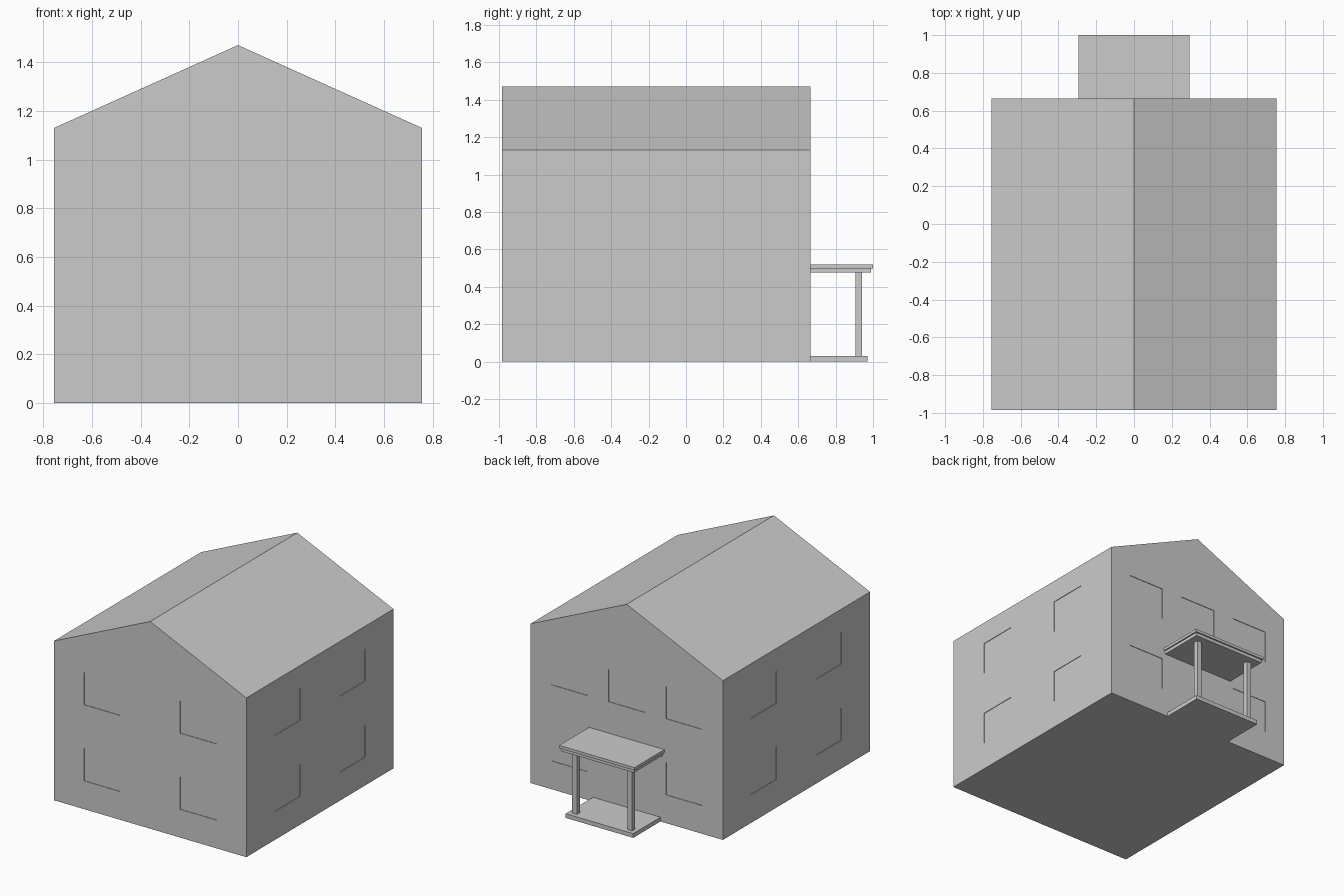
import bpy
import bmesh
from mathutils import Matrix, Vector

default = bpy.data.objects.get("Cube")
if default:
    bpy.data.objects.remove(default, do_unlink=True)

plaster = bpy.data.materials.new("light_grey")
plaster.use_nodes = True
GREY = (0.6, 0.6, 0.6, 1)
plaster.diffuse_color = GREY
plaster.node_tree.nodes["Principled BSDF"].inputs["Base Color"].default_value = GREY


def add_box(bm, low, high):
    low, high = Vector(low), Vector(high)
    matrix = Matrix.Translation((low + high) / 2) @ Matrix.Diagonal((high - low).to_4d())
    return bmesh.ops.create_cube(bm, size=1, matrix=matrix)["verts"]


def finish(name, bm):
    bmesh.ops.recalc_face_normals(bm, faces=bm.faces)
    mesh = bpy.data.meshes.new(name)
    bm.to_mesh(mesh)
    bm.free()
    mesh.materials.append(plaster)
    obj = bpy.data.objects.new(name, mesh)
    bpy.context.collection.objects.link(obj)
    return obj


def box(name, low, high):
    bm = bmesh.new()
    add_box(bm, low, high)
    return finish(name, bm)


HALF, EAVES, RIDGE = 0.755, 1.13, 1.47
FRONT, BACK = -0.985, 0.665

# House body: gabled profile extruded from front to back
bm = bmesh.new()
profile = [(-HALF, 0), (HALF, 0), (HALF, EAVES), (0, RIDGE), (-HALF, EAVES)]
gable = bm.faces.new([bm.verts.new((x, FRONT, z)) for x, z in profile])
sweep = bmesh.ops.extrude_face_region(bm, geom=[gable])
moved = [v for v in sweep["geom"] if isinstance(v, bmesh.types.BMVert)]
bmesh.ops.translate(bm, verts=moved, vec=(0, BACK - FRONT, 0))
house = finish("house_body", bm)

# Shallow window recesses on two storeys, all four walls
DEPTH, OUT, W = 0.004, 0.05, 0.142
cutter_bm = bmesh.new()
for bottom, top, back_centres in ((0.2, 0.43, (-0.45, 0.45)),
                                  (0.74, 0.97, (-0.45, 0, 0.45))):
    for x in (-0.378, 0.378):
        add_box(cutter_bm, (x - W, FRONT - OUT, bottom), (x + W, FRONT + DEPTH, top))
    for x in back_centres:
        add_box(cutter_bm, (x - W, BACK - DEPTH, bottom), (x + W, BACK + OUT, top))
    for y in (-0.525, 0.205):
        add_box(cutter_bm, (HALF - DEPTH, y - W, bottom), (HALF + OUT, y + W, top))
        add_box(cutter_bm, (-HALF - OUT, y - W, bottom), (-HALF + DEPTH, y + W, top))
cutter = finish("window_cutter", cutter_bm)
cutter.hide_render = True
cut = house.modifiers.new("windows", "BOOLEAN")
cut.operation = "DIFFERENCE"
cut.solver = "EXACT"
cut.object = cutter
bpy.context.view_layer.objects.active = house
bpy.ops.object.modifier_apply(modifier=cut.name)
bpy.data.objects.remove(cutter, do_unlink=True)

# Back porch: step, two posts and a two-layer canopy
box("porch_step", (-0.265, BACK, 0), (0.265, 0.97, 0.03))
for side, x in (("left", 0.217), ("right", -0.217)):
    box(side + "_porch_post", (x - 0.018, 0.905, 0.03), (x + 0.018, 0.94, 0.475))
box("canopy_underside", (-0.285, BACK, 0.475), (0.285, 0.99, 0.498))
box("canopy_top", (-0.295, BACK, 0.498), (0.295, 1.0, 0.518))
